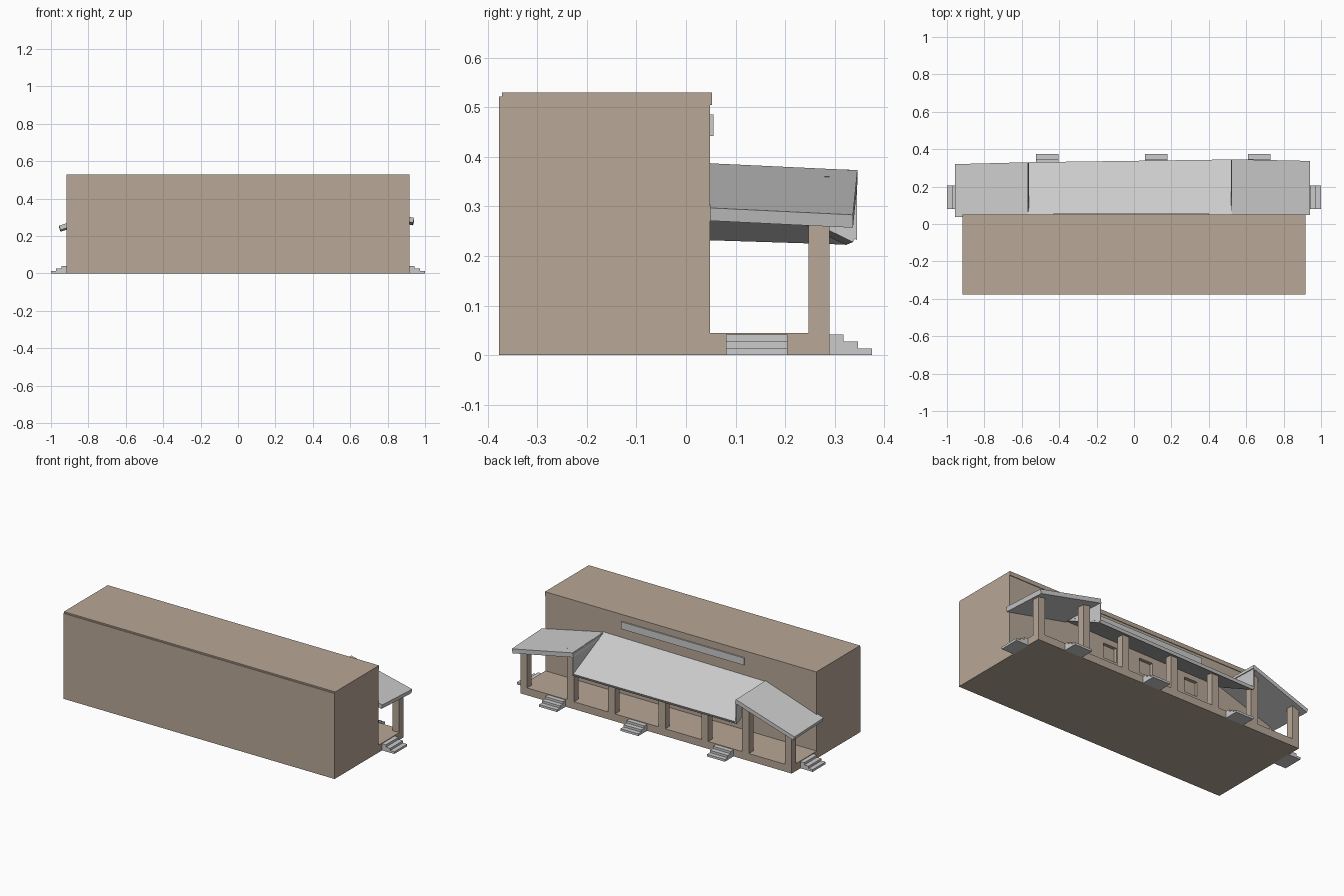
import bpy, bmesh
from mathutils import Vector

if "Cube" in bpy.data.objects:
    bpy.data.objects.remove(bpy.data.objects["Cube"])

brown = bpy.data.materials.new("brown_wall")
brown.diffuse_color = (0.48, 0.39, 0.31, 1)
brown.use_nodes = True
brown.node_tree.nodes["Principled BSDF"].inputs["Base Color"].default_value = brown.diffuse_color


def mesh_object(name, bm, mat=None):
    bmesh.ops.recalc_face_normals(bm, faces=bm.faces)
    me = bpy.data.meshes.new(name)
    bm.to_mesh(me)
    bm.free()
    ob = bpy.data.objects.new(name, me)
    bpy.context.collection.objects.link(ob)
    if mat:
        me.materials.append(mat)
    return ob


def prism(name, points, offset, mat=None):
    """Solid made by sweeping a flat polygon along an offset."""
    bm = bmesh.new()
    face = bm.faces.new([bm.verts.new(p) for p in points])
    ext = bmesh.ops.extrude_face_region(bm, geom=[face], use_keep_orig=True)
    moved = [g for g in ext["geom"] if isinstance(g, bmesh.types.BMVert)]
    bmesh.ops.translate(bm, verts=moved, vec=Vector(offset))
    return mesh_object(name, bm, mat)


def box(name, x0, x1, y0, y1, z0, z1, mat=None):
    pts = [(x0, y0, z0), (x1, y0, z0), (x1, y1, z0), (x0, y1, z0)]
    return prism(name, pts, (0, 0, z1 - z0), mat)


# Main hall with a slightly projecting parapet band
hall = box("main_hall", -0.917, 0.917, -0.377, 0.048, 0, 0.522, brown)
box("parapet", -0.917, 0.917, -0.371, 0.052, 0.505, 0.53, brown)

# Shallow window recesses in the wall under the porch
for i, x in enumerate((-0.36, -0.045, 0.21)):
    cutter = box(f"window_cutter_{i}", x - 0.045, x + 0.045, 0.028, 0.07, 0.24, 0.33)
    cutter.hide_render = True
    cutter.hide_viewport = True
    mod = hall.modifiers.new("window", "BOOLEAN")
    mod.object = cutter
    mod.operation = "DIFFERENCE"

# Blank sign board
box("sign_board", -0.43, 0.40, 0.048, 0.056, 0.442, 0.486)

# Porch floor and square columns
box("porch_floor", -0.917, 0.917, 0.046, 0.29, 0, 0.045, brown)
columns = [(-0.894, 0.25), (-0.605, 0.35), (-0.33, 0.25), (-0.04, 0.25),
           (0.30, 0.25), (0.577, 0.36), (0.894, 0.275)]
for i, (x, top) in enumerate(columns):
    box(f"porch_column_{i}", x - 0.023, x + 0.023, 0.247, 0.29, 0.04, top, brown)

# Three tilted porch roof slabs
prism("middle_roof", [(-0.57, 0.048, 0.378), (0.525, 0.048, 0.388),
                      (0.525, 0.345, 0.244), (-0.57, 0.33, 0.238)], (0, -0.008, -0.016))
prism("left_roof", [(-0.57, 0.048, 0.383), (-0.57, 0.33, 0.374),
                    (-0.957, 0.32, 0.246), (-0.957, 0.037, 0.255)], (0.008, 0, -0.023))
prism("right_roof", [(0.525, 0.048, 0.387), (0.525, 0.346, 0.373),
                     (0.942, 0.337, 0.283), (0.942, 0.048, 0.297)], (-0.006, 0, -0.026))

# Triangular infill between the middle roof and each end roof
prism("left_gable", [(-0.572, 0.048, 0.378), (-0.572, 0.33, 0.372),
                     (-0.572, 0.33, 0.228)], (0.006, 0, 0))
prism("right_gable", [(0.527, 0.048, 0.386), (0.527, 0.345, 0.371),
                      (0.527, 0.345, 0.232)], (-0.006, 0, 0))

# Stair profile: distance out from the porch, height
stair = [(0, 0), (0.085, 0), (0.085, 0.0135), (0.057, 0.0135),
         (0.057, 0.027), (0.028, 0.027), (0.028, 0.041), (0, 0.041)]
for i, x in enumerate((-0.465, 0.12, 0.67)):
    prism(f"back_steps_{i}", [(x - 0.06, 0.29 + d, z) for d, z in stair], (0.12, 0, 0))
for side, s in (("left", -1), ("right", 1)):
    prism(f"{side}_steps", [(s * (0.915 + d), 0.081, z) for d, z in stair], (0, 0.124, 0))
